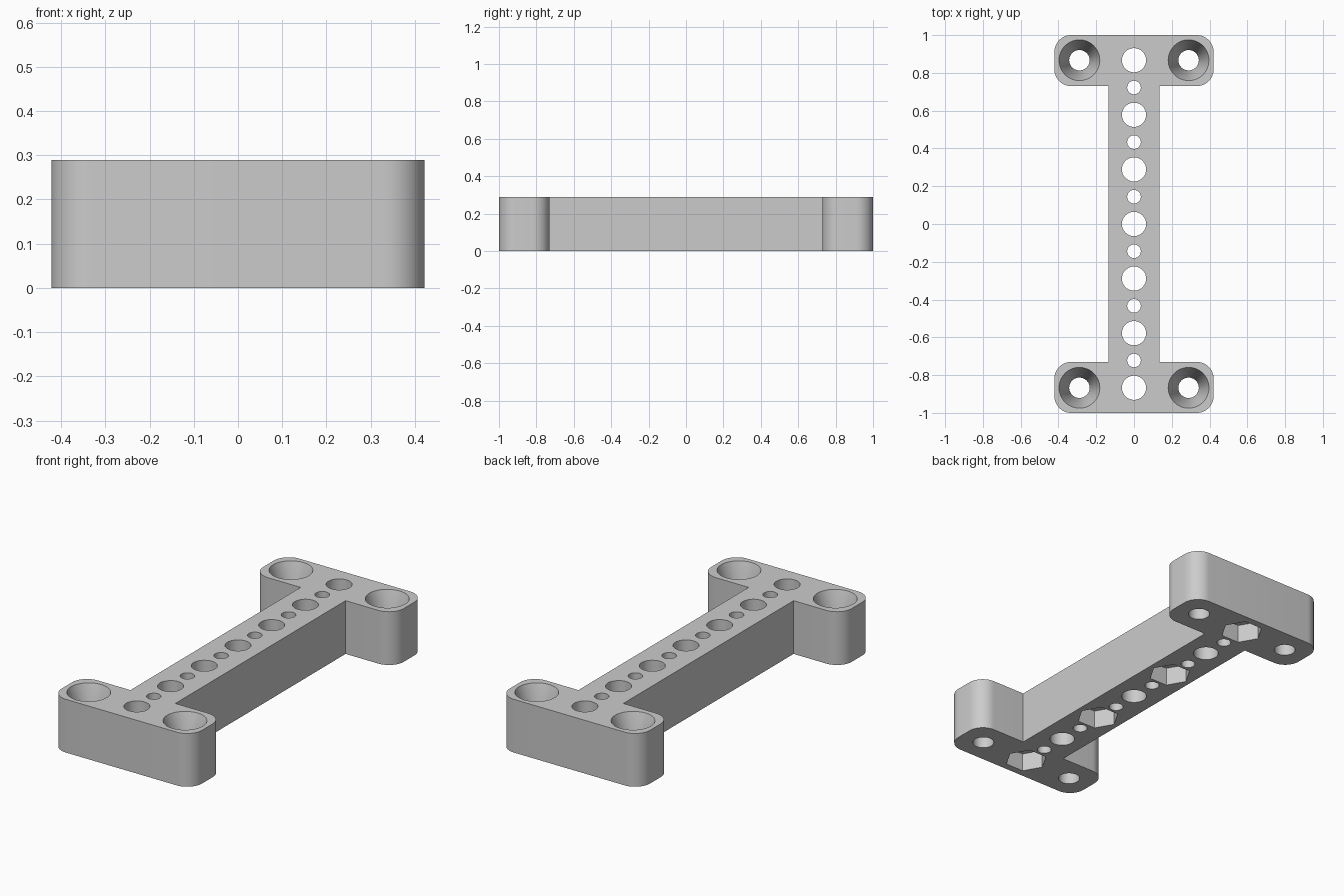
import bpy
import bmesh
from math import pi, cos, sin, radians

if "Cube" in bpy.data.objects:
    bpy.data.objects.remove(bpy.data.objects["Cube"], do_unlink=True)

HEIGHT = 0.289
PITCH = 0.289               # spacing of the large holes
PAD_X, PAD_Y, PAD_IN = 0.422, 1.0, 0.73
BAR_X, CORNER = 0.135, 0.09

grey = bpy.data.materials.new("light_grey")
grey.use_nodes = True
colour = (0.6, 0.6, 0.6, 1)
grey.diffuse_color = colour
grey.node_tree.nodes["Principled BSDF"].inputs["Base Color"].default_value = colour


def make_object(name, bm):
    bmesh.ops.recalc_face_normals(bm, faces=bm.faces)
    mesh = bpy.data.meshes.new(name)
    bm.to_mesh(mesh)
    bm.free()
    mesh.materials.append(grey)
    obj = bpy.data.objects.new(name, mesh)
    bpy.context.collection.objects.link(obj)
    return obj


def add_lathe(bm, x, y, profile, sides):
    """Closed solid from (radius, z) pairs, first vertex on the x axis."""
    rings = [[bm.verts.new((x + r * cos(2 * pi * i / sides),
                            y + r * sin(2 * pi * i / sides), z))
              for i in range(sides)] for r, z in profile]
    bm.faces.new(rings[0])
    bm.faces.new(rings[-1])
    for low, high in zip(rings, rings[1:]):
        for i in range(sides):
            j = (i + 1) % sides
            bm.faces.new((low[i], low[j], high[j], high[i]))


def arc(cx, cy, start, steps=12):
    return [(cx + CORNER * cos(radians(start + 90 * i / steps)),
             cy + CORNER * sin(radians(start + 90 * i / steps)))
            for i in range(steps + 1)]


# I-shaped body: one quarter of the outline, turned and mirrored
half = [(BAR_X, PAD_IN)]
half += arc(PAD_X - CORNER, PAD_IN + CORNER, -90)
half += arc(PAD_X - CORNER, PAD_Y - CORNER, 0)
top_end = half + [(-x, y) for x, y in reversed(half)]
outline = top_end + [(-x, -y) for x, y in top_end]
bm = bmesh.new()
base = bm.faces.new([bm.verts.new((x, y, 0)) for x, y in outline])
extruded = bmesh.ops.extrude_face_region(bm, geom=[base])
bmesh.ops.translate(bm, vec=(0, 0, HEIGHT),
                    verts=[v for v in extruded["geom"] if isinstance(v, bmesh.types.BMVert)])
body = make_object("mounting_bracket", bm)

# Large and small through holes, alternating along the bar
holes = bmesh.new()
for i in range(-6, 7):
    radius = 0.064 if i % 2 == 0 else 0.036
    add_lathe(holes, 0, i * PITCH / 2, [(radius, -0.1), (radius, HEIGHT + 0.1)], 48)

# Hexagonal nut pockets underneath every second large hole
pockets = bmesh.new()
for i in (-3, -1, 1, 3):
    add_lathe(pockets, 0, i * PITCH, [(0.108, -0.1), (0.108, 0.1)], 6)

# Tapered screw holes in the four pad ends
screws = bmesh.new()
taper = [(0.054, -0.1), (0.054, 0.12), (0.108, HEIGHT), (0.108, HEIGHT + 0.1)]
for x in (-PITCH, PITCH):
    for y in (-3 * PITCH, 3 * PITCH):
        add_lathe(screws, x, y, taper, 48)

# Cut the holes, then drop the cutters
bpy.ops.object.select_all(action="DESELECT")
bpy.context.view_layer.objects.active = body
body.select_set(True)
for name, cutter_mesh in (("hole_cutter", holes), ("pocket_cutter", pockets),
                          ("screw_cutter", screws)):
    cutter = make_object(name, cutter_mesh)
    cutter.hide_render = True
    cut = body.modifiers.new(name, "BOOLEAN")
    cut.operation = "DIFFERENCE"
    cut.solver = "EXACT"
    cut.object = cutter
    bpy.ops.object.modifier_apply(modifier=cut.name)
    bpy.data.objects.remove(cutter, do_unlink=True)

bpy.ops.object.shade_smooth_by_angle(angle=radians(30))
